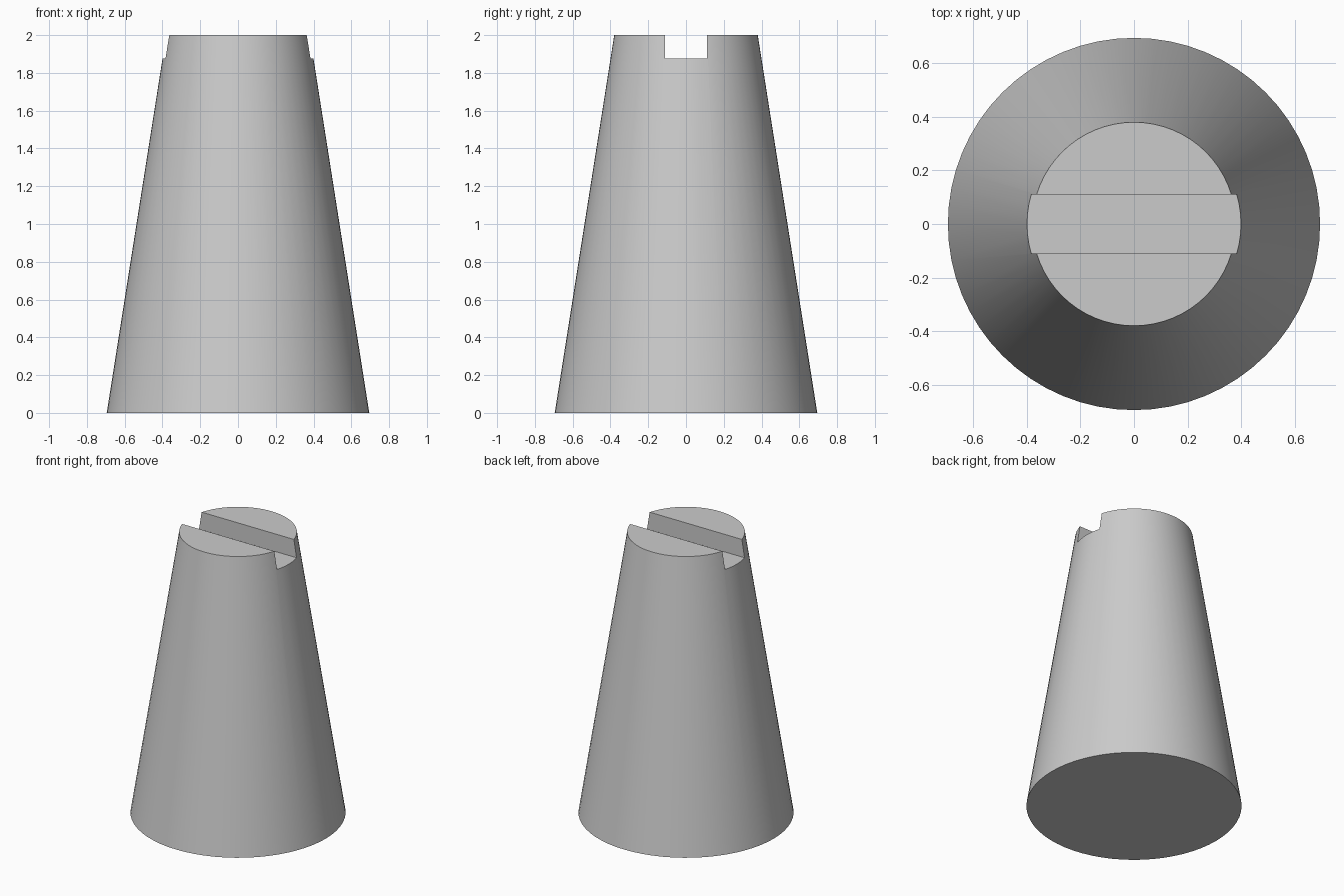
import bpy
import math

BASE_RADIUS, TOP_RADIUS, HEIGHT = 0.695, 0.38, 2.0
SLOT_WIDTH, SLOT_FLOOR = 0.22, 1.875

default_cube = bpy.data.objects.get("Cube")
if default_cube:
    bpy.data.objects.remove(default_cube, do_unlink=True)

# Single grey material
grey = bpy.data.materials.new("grey")
grey.use_nodes = True
colour = (0.6, 0.6, 0.6, 1)
grey.diffuse_color = colour
grey.node_tree.nodes["Principled BSDF"].inputs["Base Color"].default_value = colour

# Tapered body
bpy.ops.mesh.primitive_cone_add(vertices=64, radius1=BASE_RADIUS, radius2=TOP_RADIUS,
                                depth=HEIGHT, location=(0, 0, HEIGHT / 2))
body = bpy.context.object
body.name = "tapered_body"
body.data.materials.append(grey)

# Straight slot across the top, running left to right
bpy.ops.mesh.primitive_cube_add(size=1, location=(0, 0, SLOT_FLOOR + 0.5))
cutter = bpy.context.object
cutter.name = "slot_cutter"
cutter.scale = (2, SLOT_WIDTH, 1)
cutter.hide_render = True
cutter.data.materials.append(grey)

slot = body.modifiers.new("slot", 'BOOLEAN')
slot.operation = 'DIFFERENCE'
slot.solver = 'EXACT'
slot.object = cutter

bpy.ops.object.select_all(action='DESELECT')
body.select_set(True)
bpy.context.view_layer.objects.active = body
bpy.ops.object.modifier_apply(modifier=slot.name)
bpy.data.objects.remove(cutter, do_unlink=True)

# Smooth side wall with crisp rims and slot edges
bpy.ops.object.shade_smooth_by_angle(angle=math.radians(30))
